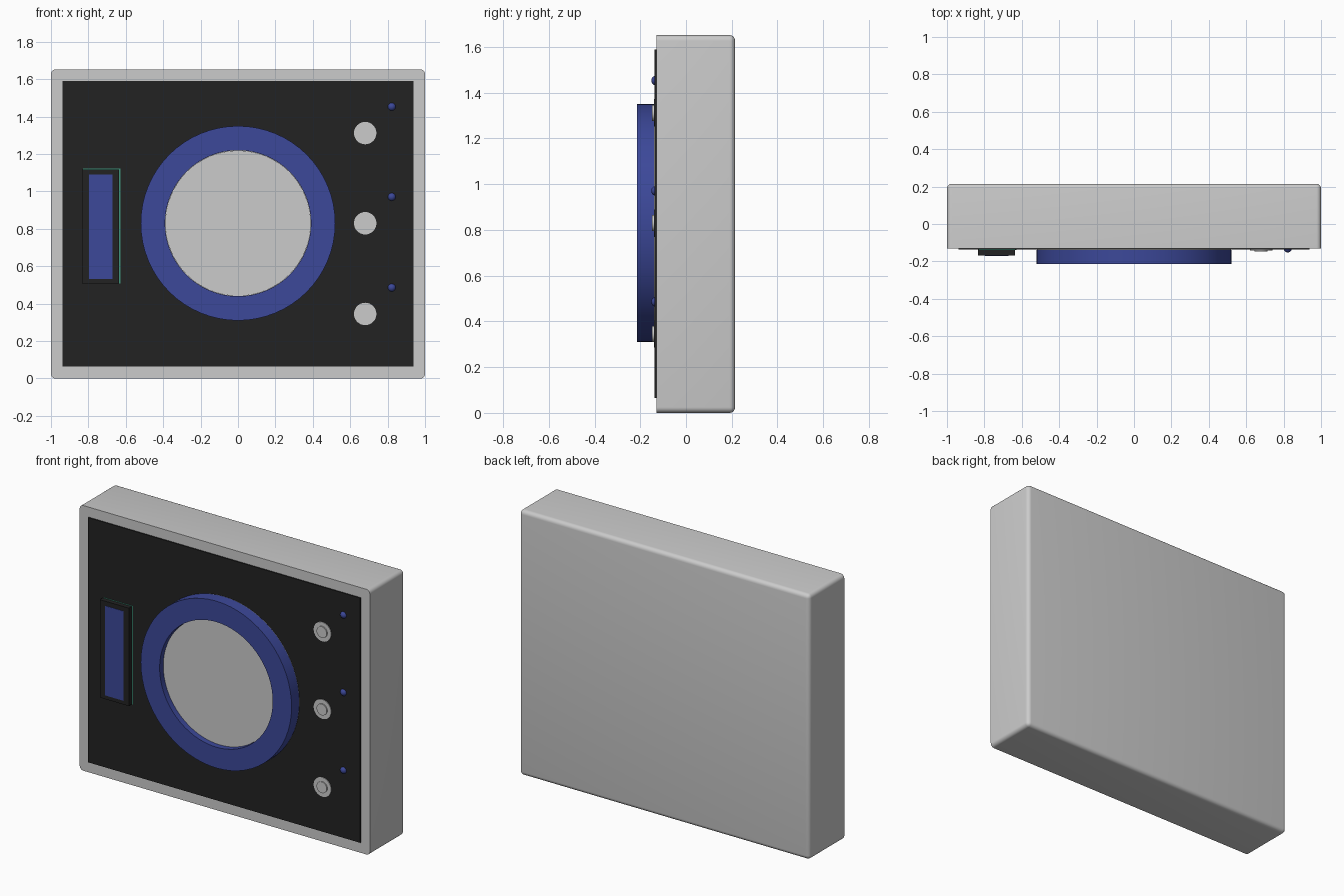
import bpy, bmesh, math
from mathutils import Matrix

if "Cube" in bpy.data.objects:
    bpy.data.objects.remove(bpy.data.objects["Cube"])


def material(name, rgb):
    m = bpy.data.materials.new(name)
    m.diffuse_color = (*rgb, 1)
    m.use_nodes = True
    m.node_tree.nodes["Principled BSDF"].inputs["Base Color"].default_value = m.diffuse_color
    return m


BLACK = material("black", (0.016, 0.016, 0.016))
BLUE = material("blue", (0.045, 0.065, 0.32))
GREEN = material("green", (0.05, 0.3, 0.2))


def finish(name, bm, mat=None, smooth=False):
    bmesh.ops.recalc_face_normals(bm, faces=bm.faces)
    me = bpy.data.meshes.new(name)
    bm.to_mesh(me)
    bm.free()
    ob = bpy.data.objects.new(name, me)
    bpy.context.collection.objects.link(ob)
    if mat:
        me.materials.append(mat)
    if smooth:
        bpy.ops.object.select_all(action='DESELECT')
        ob.select_set(True)
        bpy.context.view_layer.objects.active = ob
        bpy.ops.object.shade_smooth_by_angle(angle=math.radians(35))
    return ob


def box(name, x, y, z, mat=None, bevel=0):
    bm = bmesh.new()
    size = [b - a for a, b in (x, y, z)]
    mid = [(a + b) / 2 for a, b in (x, y, z)]
    bmesh.ops.create_cube(bm, size=1, matrix=Matrix.Translation(mid) @ Matrix.Diagonal((*size, 1)))
    if bevel:
        # round everything except the front rim
        edges = [e for e in bm.edges if any(v.co.y > y[0] + 0.01 for v in e.verts)]
        bmesh.ops.bevel(bm, geom=edges, offset=bevel, segments=5, profile=0.5, affect='EDGES')
    return finish(name, bm, mat, bool(bevel))


def lathe(name, x, z, profile, mat=None, steps=64):
    """Spin (radius, y) points about an axis parallel to y."""
    bm = bmesh.new()
    verts = [bm.verts.new((r, y, 0)) for r, y in profile]
    edges = [bm.edges.new(p) for p in zip(verts, verts[1:])]
    bmesh.ops.spin(bm, geom=verts + edges, cent=(0, 0, 0), axis=(0, 1, 0),
                   angle=2 * math.pi, steps=steps)
    bmesh.ops.remove_doubles(bm, verts=bm.verts, dist=1e-5)
    bmesh.ops.translate(bm, verts=bm.verts, vec=(x, 0, z))
    return finish(name, bm, mat, True)


# Casing and front panel
box("casing", (-1, 1), (-0.13, 0.215), (0, 1.652), bevel=0.025)
box("front_panel", (-0.938, 0.938), (-0.137, -0.125), (0.065, 1.59), BLACK)

# Central dial: grey seat, blue ring, recessed grey disc
lathe("dial_seat", 0, 0.83, [(0, -0.125), (0.5195, -0.125), (0.5195, -0.15), (0, -0.15)])
lathe("dial_ring", 0, 0.83, [(0.39, -0.14), (0.52, -0.14), (0.52, -0.215),
                             (0.39, -0.215), (0.39, -0.14)], BLUE)
lathe("dial_disc", 0, 0.83, [(0, -0.145), (0.389, -0.145), (0.389, -0.18), (0, -0.18)])

# Side display
box("display_backing", (-0.83, -0.628), (-0.139, -0.13), (0.508, 1.122), GREEN)
box("display_frame", (-0.835, -0.635), (-0.168, -0.13), (0.508, 1.118), BLACK)
box("display_screen", (-0.796, -0.67), (-0.17, -0.15), (0.532, 1.09), BLUE)

# Knobs with indicator lights
for i, z in enumerate((0.345, 0.83, 1.312)):
    lathe(f"knob_{i + 1}", 0.68, z, [(0, -0.13), (0.06, -0.13), (0.06, -0.141), (0.035, -0.141),
                                     (0.035, -0.148), (0, -0.148)], steps=32)
    bm = bmesh.new()
    bmesh.ops.create_uvsphere(bm, u_segments=20, v_segments=12, radius=0.022,
                              matrix=Matrix.Translation((0.822, -0.13, z + 0.141)))
    finish(f"indicator_light_{i + 1}", bm, BLUE, True)
